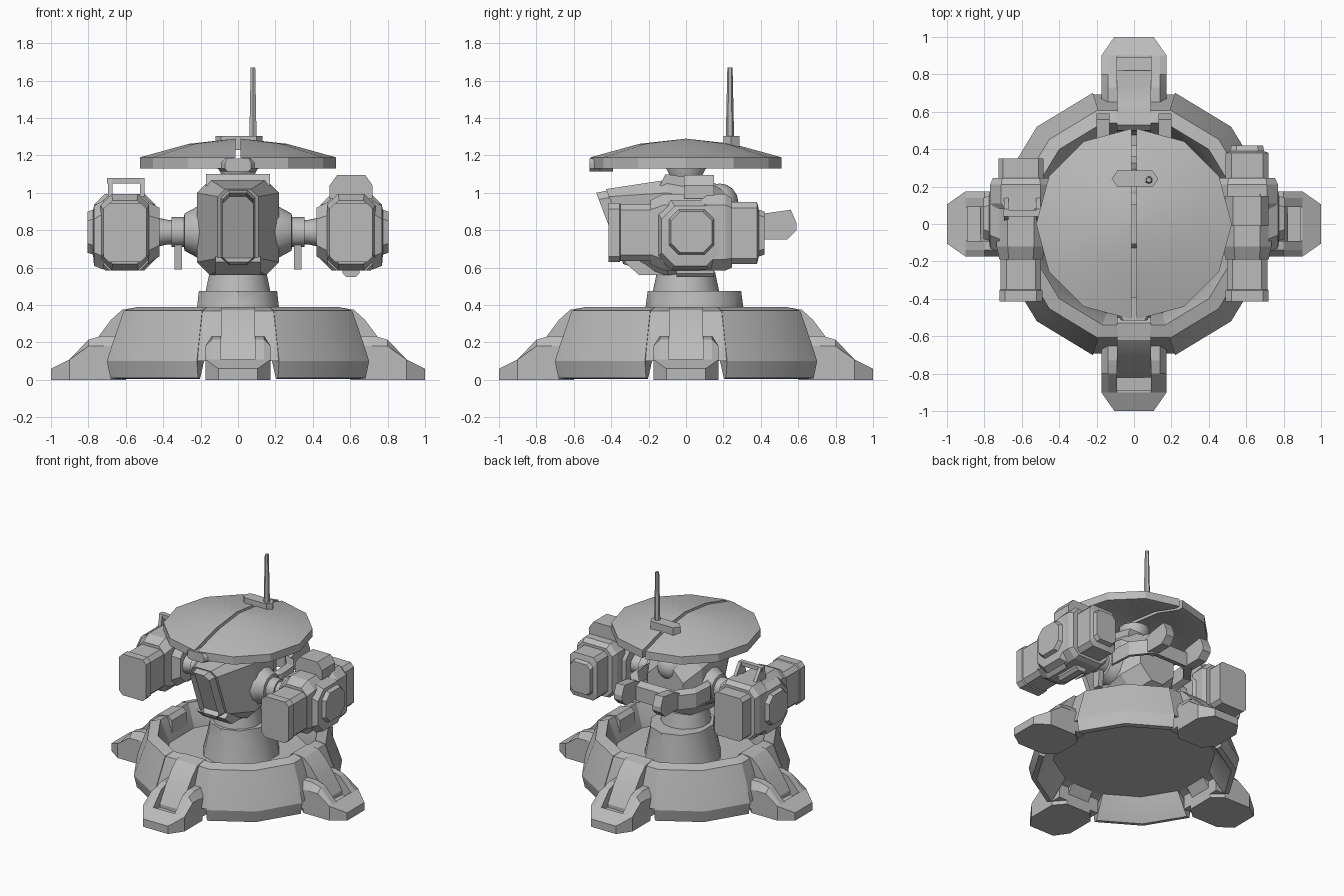
import bpy, bmesh
from math import sin, cos, radians, pi

if "Cube" in bpy.data.objects:
    bpy.data.objects.remove(bpy.data.objects["Cube"])

grey = bpy.data.materials.new("plain_grey")
grey.use_nodes = True
grey.diffuse_color = (0.5, 0.5, 0.5, 1)
grey.node_tree.nodes["Principled BSDF"].inputs["Base Color"].default_value = (0.5, 0.5, 0.5, 1)


def finish(name, bm, smooth=12):
    bmesh.ops.recalc_face_normals(bm, faces=bm.faces)
    me = bpy.data.meshes.new(name)
    bm.to_mesh(me)
    bm.free()
    me.materials.append(grey)
    ob = bpy.data.objects.new(name, me)
    bpy.context.collection.objects.link(ob)
    bpy.ops.object.select_all(action='DESELECT')
    ob.select_set(True)
    bpy.context.view_layer.objects.active = ob
    bpy.ops.object.shade_smooth_by_angle(angle=radians(smooth))
    return ob


def loft_bm(rings, loop=False):
    bm = bmesh.new()
    rows = [[bm.verts.new(p) for p in ring] for ring in rings]
    n = len(rows[0])
    pairs = list(zip(rows, rows[1:])) + ([(rows[-1], rows[0])] if loop else [])
    for a, b in pairs:
        for i in range(n):
            j = (i + 1) % n
            bm.faces.new((a[i], a[j], b[j], b[i]))
    if not loop:
        bm.faces.new(rows[0])
        bm.faces.new(rows[-1][::-1])
    return bm


def loft(name, rings, loop=False, smooth=12):
    return finish(name, loft_bm(rings, loop), smooth)


def octagon(u0, u1, v0, v1, c):
    return [(u0 + c, v0), (u1 - c, v0), (u1, v0 + c), (u1, v1 - c),
            (u1 - c, v1), (u0 + c, v1), (u0, v1 - c), (u0, v0 + c)]


def raked(y, w, z0, z1, c, rake=0.0, cx=0.0):
    """Octagon across x; the rake pushes its lower points back in y."""
    return [(cx + u, y + (1 - v) * rake, v) for u, v in octagon(-w, w, z0, z1, c)]


def along_y(name, stations, cx=0.0):
    """Chamfered body from (y, half width, z low, z high, chamfer, rake)."""
    return loft(name, [raked(*s, cx=cx) for s in stations])


def side_prism(name, profile, x0, x1):
    """Extrude a (y, z) profile across x."""
    return loft(name, [[(x, y, z) for y, z in profile] for x in (x0, x1)])


def lathe(name, profile, angles, loop=False, dx=0.0, smooth=28):
    return loft(name, [[(dx + r * cos(radians(a)), r * sin(radians(a)), z)
                        for r, z in profile] for a in angles], loop, smooth)


def disc(r, n, z, y=0.0, squash=1.0):
    return [(squash * r * cos(2 * pi * (i + .5) / n), y + r * sin(2 * pi * (i + .5) / n), z)
            for i in range(n)]


# Base hull: inner wall, deck and four armour segments
EDGE = 17.4
all_angles = [q + a for q in (0, 90, 180, 270) for a in (EDGE, 45, 90 - EDGE)]
lathe("base_inner_wall", [(.725, .1), (.7, .19), (.635, .368), (.565, .388), (.5, .22), (.5, .16), (.57, .16)],
      all_angles, loop=True)
loft("base_deck", [[(.575 * cos(radians(a)), .575 * sin(radians(a)), z) for a in all_angles]
                   for z in (.155, .22)])
wall = [(.68, .005), (.715, .01), (.735, .1), (.705, .19), (.64, .37), (.565, .39), (.53, .24), (.565, .155)]
for k in range(4):
    lathe("base_armour", wall, [90 * k + a for a in (EDGE, 45, 90 - EDGE)])


# Feet, built facing -y and turned to each side
cheek = [(.6, .03), (.9, .03), (.9, .11), (.8, .215), (.73, .235), (.6, .235)]
arm = [(.49, .24), (.5, .36), (.53, .39), (.62, .375), (.68, .32), (.74, .24), (.82, .11),
       (.82, .07), (.62, .07)]
plan = [(-.105, .6), (-.175, .68), (-.175, .9), (-.105, 1), (.105, 1), (.175, .9), (.175, .68), (.105, .6)]
for k in range(4):
    parts = [loft("foot_sole", [[(x, -r, 0) for x, r in plan],
                                [(x, -r, .06 if r == 1 else .085) for x, r in plan]])]
    parts.append(side_prism("foot_toe", [(-.89, .05), (-.89, .11), (-.9, .11), (-1, .06), (-1, .04)],
                            -.105, .105))
    for s in (-1, 1):
        rings = [[(s * x, -r, min(z, lim)) for r, z in cheek]
                 for x, lim in ((.09, 1), (.14, 1), (.175, .18))]
        parts.append(loft("foot_cheek", rings))
        toe = [(s * .105, -.9, .11), (s * .175, -.9, .11), (s * .105, -1, .06)]
        parts.append(loft("foot_toe_corner", [[(x, y, .03) for x, y, z in toe], toe]))
    parts.append(side_prism("foot_arm", [(-r, z) for r, z in arm], -.09, .09))
    for ob in parts:
        ob.rotation_euler.z = k * pi / 2

# Pedestal and neck
loft("pedestal", [disc(.29, 10, .2, .04, .95), disc(.26, 10, .4, .045, .88),
                  disc(.25, 10, .475, .045, .88)], smooth=40)
loft("neck", [disc(.18, 14, .46), disc(.155, 14, .58)], smooth=35)

# Head shell with a raked face
along_y("head", [(-.42, .11, .61, 1.02, .04, .38),
                 (-.1, .22, .56, 1.07, .07), (.12, .22, .58, 1.06, .1),
                 (.25, .15, .64, .98, .1)])
side_prism("chin", [(-.33, .63), (-.25, .56), (-.1, .56), (-.1, .64), (-.28, .66)], -.12, .12)

# Visor with a sunken slot
bm = loft_bm([raked(-.38, .1, .61, 1.02, .04, .38), raked(-.48, .08, .62, 1.0, .035, .38)])
front = min((f for f in bm.faces if len(f.verts) == 8), key=lambda f: f.calc_center_median().y)
bmesh.ops.inset_region(bm, faces=[front], thickness=.033)
for v in front.verts:
    v.co.y += .06
    v.co.z -= .02
finish("visor", bm)

# Neck to canopy
side_prism("head_top_block", [(-.14, 1.04), (-.11, 1.1), (.0, 1.085), (.16, 1.05), (.13, .99), (0, .99)],
           -.17, .17)
loft("canopy_post", [disc(.06, 12, 1.04), disc(.11, 12, 1.13), disc(.11, 12, 1.17)], smooth=32)

# Canopy in two halves with a narrow gap
shell = [(0, 1.29), (.25, 1.262), (.51, 1.19), (.51, 1.13), (.47, 1.13), (.24, 1.205), (0, 1.235)]
for start, dx in ((-90, .013), (90, -.013)):
    lathe("canopy_half", shell, [start + 30 * i for i in range(7)], dx=dx)
tab = [(-.11, -.46), (-.07, -.515), (.07, -.515), (.11, -.46), (.05, -.39), (-.05, -.39)]
loft("canopy_front_tab", [[(x * k, y, z) for x, y in tab]
                          for k, z in ((.8, 1.115), (1, 1.13), (1, 1.16), (.8, 1.185))])

# Antenna
loft("antenna_plate", [[(x, y, z) for x, y in ((-.12, .24), (-.09, .2), (.1, .2), (.13, .24),
                                               (.1, .285), (-.09, .285))] for z in (1.23, 1.305)])
mast = loft("antenna", [disc(.022, 6, 1.29), disc(.02, 6, 1.4), disc(.014, 6, 1.67)])
mast.location = (.08, .235, 0)


# Shoulder arms and weapon pods
def along_x(name, stations, s):
    return loft(name, [[(s * x, r * cos(i * pi / 6), .79 + r * sin(i * pi / 6)) for i in range(12)]
                       for x, r in stations], smooth=32)


def side_plate(name, stations, s):
    """Chamfered plate across x from (x, y0, y1, z0, z1, chamfer)."""
    return loft(name, [[(s * x, u, v) for u, v in octagon(*o)] for x, *o in stations])


for s in (-1, 1):
    cx = s * .605
    along_x("shoulder_hub", [(.15, .15), (.22, .135), (.285, .1), (.29, .08)], s)
    along_x("shoulder_collar", [(.28, .08), (.355, .08)], s)
    along_x("shoulder_axle", [(.34, .065), (.37, .065), (.42, .075), (.45, .075)], s)
    side_prism("shoulder_plug", [(-.03, .59), (.02, .59), (.03, .72), (-.04, .72)], s * .30, s * .34)
    along_y("pod_barrel", [(-.415, .115, .63, .945, .03), (-.355, .115, .63, .945, .03),
                           (-.35, .108, .637, .938, .03), (-.1, .108, .637, .938, .03)], cx)
    along_y("pod_body", [(-.19, .115, .62, .96, .05), (-.12, .13, .585, .995, .06),
                         (.16, .13, .585, .995, .06)], cx)
    along_y("pod_collar", [(.08, .13, .585, .995, .05), (.11, .165, .585, .995, .06),
                           (.21, .165, .585, .995, .06), (.245, .15, .6, .97, .05)], cx)
    side_plate("pod_outer_plate", [(.72, -.15, .2, .59, .96, .07), (.77, -.13, .18, .61, .93, .07),
                                   (.775, -.09, .15, .67, .91, .05), (.805, -.08, .14, .68, .9, .05)], s)
    side_plate("pod_inner_plate", [(.48, -.13, .18, .62, .95, .07), (.42, -.1, .13, .66, .92, .06)], s)

# Rear ends: capped on the left pod, plain on the right
along_y("left_pod_rear", [(.2, .115, .62, .95, .03), (.38, .115, .62, .95, .03),
                          (.39, .09, .66, .91, .03), (.42, .085, .67, .9, .03)], .605)
along_y("right_pod_rear", [(.2, .12, .62, .95, .025), (.35, .12, .62, .95, .025)], -.605)

# Left pod crest and keel, right pod handle
loft("left_pod_crest", [[(x, y, z) for x, y in ((.605 - w, -.01), (.605 + w, -.01),
                                                (.605 + w, .15), (.605 - w, .15))]
                        for z, w in ((.97, .115), (1.04, .115), (1.095, .075))])
along_y("left_pod_keel", [(-.05, .045, .55, .62, .02), (.15, .045, .55, .62, .02)], .605)
for x in (-.695, -.525):
    side_prism("right_pod_handle_post", [(.02, .98), (.04, 1.08), (.08, 1.08), (.15, .98)], x, x + .025)
side_prism("right_pod_handle_bar", [(.04, 1.05), (.04, 1.08), (.075, 1.08), (.075, 1.05)], -.7, -.5)

# Rear yoke around the head with two lugs
path = [(.23, 0), (.29, .12), (.28, .28), (.17, .42)]
path = path + [(-x, y) for x, y in path[::-1]]
loft("rear_yoke", [[(x * k, y * k, z) for k, z in ((.86, .76), (1, .74), (1, .85), (.86, .87))]
                   for x, y in path])
for s in (-1, 1):
    side_prism("yoke_lug", [(.36, .75), (.54, .75), (.59, .8), (.59, .84), (.56, .91), (.42, .89), (.36, .86)],
               s * .13, s * .2)
bm = bmesh.new()
bmesh.ops.create_uvsphere(bm, u_segments=14, v_segments=8, radius=.1)
finish("head_rear_dome", bm, 40).location = (0, .18, .95)
